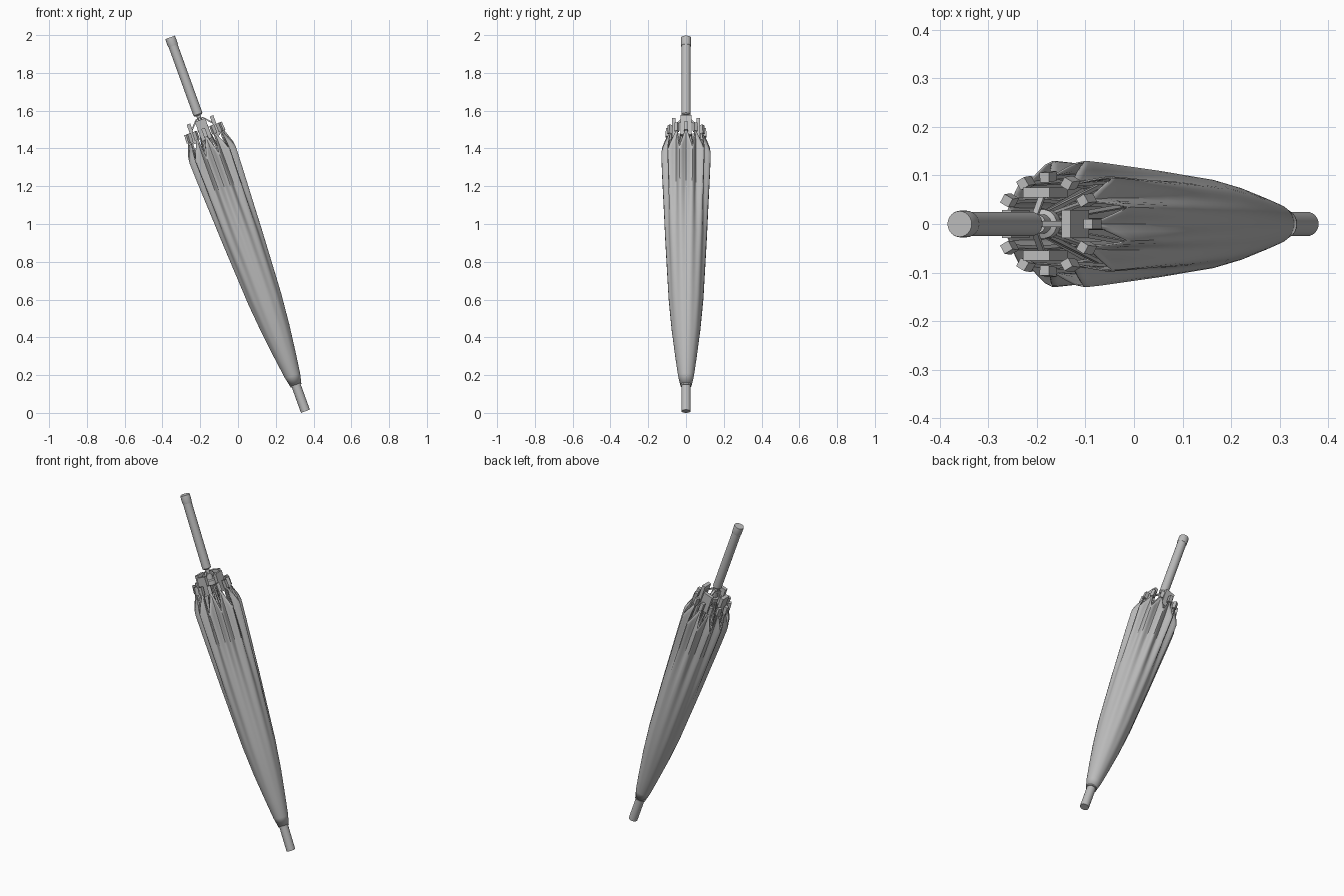
import bpy, bmesh, math
from mathutils import Matrix, Vector

if "Cube" in bpy.data.objects:
    bpy.data.objects.remove(bpy.data.objects["Cube"])

TILT = Matrix.Translation((0.357, 0, 0.0086)) @ Matrix.Rotation(math.radians(-19.9), 4, 'Y')
RIBS = 12

grey = bpy.data.materials.new("plain grey")
grey.diffuse_color = (0.5, 0.5, 0.5, 1)
grey.use_nodes = True
grey.node_tree.nodes["Principled BSDF"].inputs["Base Color"].default_value = grey.diffuse_color


def finish(name, bm, smooth=True):
    """Turn a bmesh built along the upright shaft into a leaning object."""
    bmesh.ops.recalc_face_normals(bm, faces=bm.faces)
    mesh = bpy.data.meshes.new(name)
    bm.to_mesh(mesh)
    bm.free()
    mesh.materials.append(grey)
    ob = bpy.data.objects.new(name, mesh)
    ob.matrix_world = TILT
    bpy.context.collection.objects.link(ob)
    if smooth:
        bpy.ops.object.select_all(action='DESELECT')
        ob.select_set(True)
        bpy.context.view_layer.objects.active = ob
        bpy.ops.object.shade_smooth_by_angle(angle=math.radians(40))
    return ob


def lathe(name, profile, sides=24):
    """Closed turned part from (radius, height) points."""
    bm = bmesh.new()
    rings = [[bm.verts.new((r * math.cos(2 * math.pi * i / sides),
                            r * math.sin(2 * math.pi * i / sides), h))
              for i in range(sides)] for r, h in profile]
    for a, b in zip(rings, rings[1:]):
        for i in range(sides):
            j = (i + 1) % sides
            bm.faces.new((a[i], a[j], b[j], b[i]))
    bm.faces.new(rings[0])
    bm.faces.new(rings[-1])
    return finish(name, bm)


def bar(bm, a, b, depth, width, angle):
    """Box between two (radius, height) points in the plane at an angle."""
    a, b = Vector((a[0], 0, a[1])), Vector((b[0], 0, b[1]))
    d = b - a
    lean = Matrix.Rotation(math.atan2(d.x, d.z), 4, 'Y')
    m = (Matrix.Rotation(angle, 4, 'Z') @ Matrix.Translation((a + b) / 2) @ lean
         @ Matrix.Diagonal((depth, width, d.length, 1)))
    bmesh.ops.create_cube(bm, size=1, matrix=m)


def lerp(table, x):
    for (x0, y0), (x1, y1) in zip(table, table[1:]):
        if x <= x1:
            return y0 + (y1 - y0) * max(0, (x - x0) / (x1 - x0))
    return table[-1][1]


# Turned parts: tip, shaft, runner, handle with end cap
lathe("tip", [(0.025, 0), (0.025, 0.17)])
lathe("tip_collar", [(0.03, 0.143), (0.031, 0.158)])
lathe("shaft", [(0.012, 0.15), (0.012, 1.69)], 16)
lathe("runner", [(0.02, 1.46), (0.02, 1.57), (0.03, 1.575), (0.03, 1.6),
                 (0.02, 1.605), (0.02, 1.64)])
lathe("handle", [(0.018, 1.665), (0.025, 1.672), (0.025, 2.062)])
lathe("handle_cap", [(0.0265, 2.058), (0.0275, 2.063), (0.0275, 2.1), (0.0265, 2.105)])

# Folded canopy: pleats bulge between ribs, top edge is notched
OUTER = [(0.15, 0.031), (0.2, 0.042), (0.3, 0.056), (0.46, 0.077), (0.635, 0.094),
         (0.985, 0.114), (1.336, 0.131), (1.44, 0.135), (1.57, 0.125)]
PLEAT = [(0.3, 0), (0.7, 0.03), (1.0, 0.07), (1.2, 0.15), (1.4, 0.2), (1.57, 0.21)]
HEIGHTS = [0.15, 0.2, 0.3, 0.46, 0.635, 0.8, 0.985, 1.1, 1.2, 1.3]
STEPS, TOPS = 8, 5
bm = bmesh.new()
count = RIBS * STEPS
rows = []
for k in range(len(HEIGHTS) + TOPS):
    row = []
    for i in range(count):
        ang = 2 * math.pi * i / count
        bulge = 0.5 - 0.5 * math.cos(RIBS * ang)
        notch = 1 - abs(2 * ((i % STEPS) / STEPS) - 1)
        if k < len(HEIGHTS):
            h = HEIGHTS[k]
        else:
            h = 1.3 + (1.57 - 0.125 * notch - 1.3) * (k - len(HEIGHTS) + 1) / TOPS
        r = lerp(OUTER, h) * (1 - lerp(PLEAT, h) * (1 - bulge))
        row.append(bm.verts.new((r * math.cos(ang), r * math.sin(ang), h)))
    rows.append(row)
for a, b in zip(rows, rows[1:]):
    for i in range(count):
        j = (i + 1) % count
        bm.faces.new((a[i], a[j], b[j], b[i]))
canopy = finish("canopy", bm)
mod = canopy.modifiers.new("cloth thickness", 'SOLIDIFY')
mod.thickness = 0.004
mod.offset = -1

# Ribs inside the canopy, each ending in a square tip
bm = bmesh.new()
tips = bmesh.new()
for i in range(RIBS):
    ang = 2 * math.pi * i / RIBS
    bar(bm, (0.07, 0.9), (0.1, 1.38), 0.008, 0.008, ang)
    bar(bm, (0.1, 1.38), (0.095, 1.57), 0.008, 0.008, ang)
    bar(tips, (0.099, 1.545), (0.096, 1.592), 0.02, 0.02, ang)
finish("ribs", bm, False)
finish("rib_tips", tips, False)

# Inner stretchers lying along the shaft
bm = bmesh.new()
for i in range(RIBS):
    bar(bm, (0.025, 1.57), (0.08, 1.25), 0.008, 0.008, 2 * math.pi * i / RIBS)
finish("stretchers", bm, False)

# Four plates around the runner, held by sloping arms
plates = bmesh.new()
arms = bmesh.new()
for i in range(4):
    ang = math.pi / 2 * i
    bar(plates, (0.065, 1.53), (0.065, 1.64), 0.02, 0.058, ang)
    bar(arms, (0.015, 1.65), (0.062, 1.6), 0.008, 0.012, ang)
finish("runner_plates", plates, False)
finish("runner_arms", arms, False)
